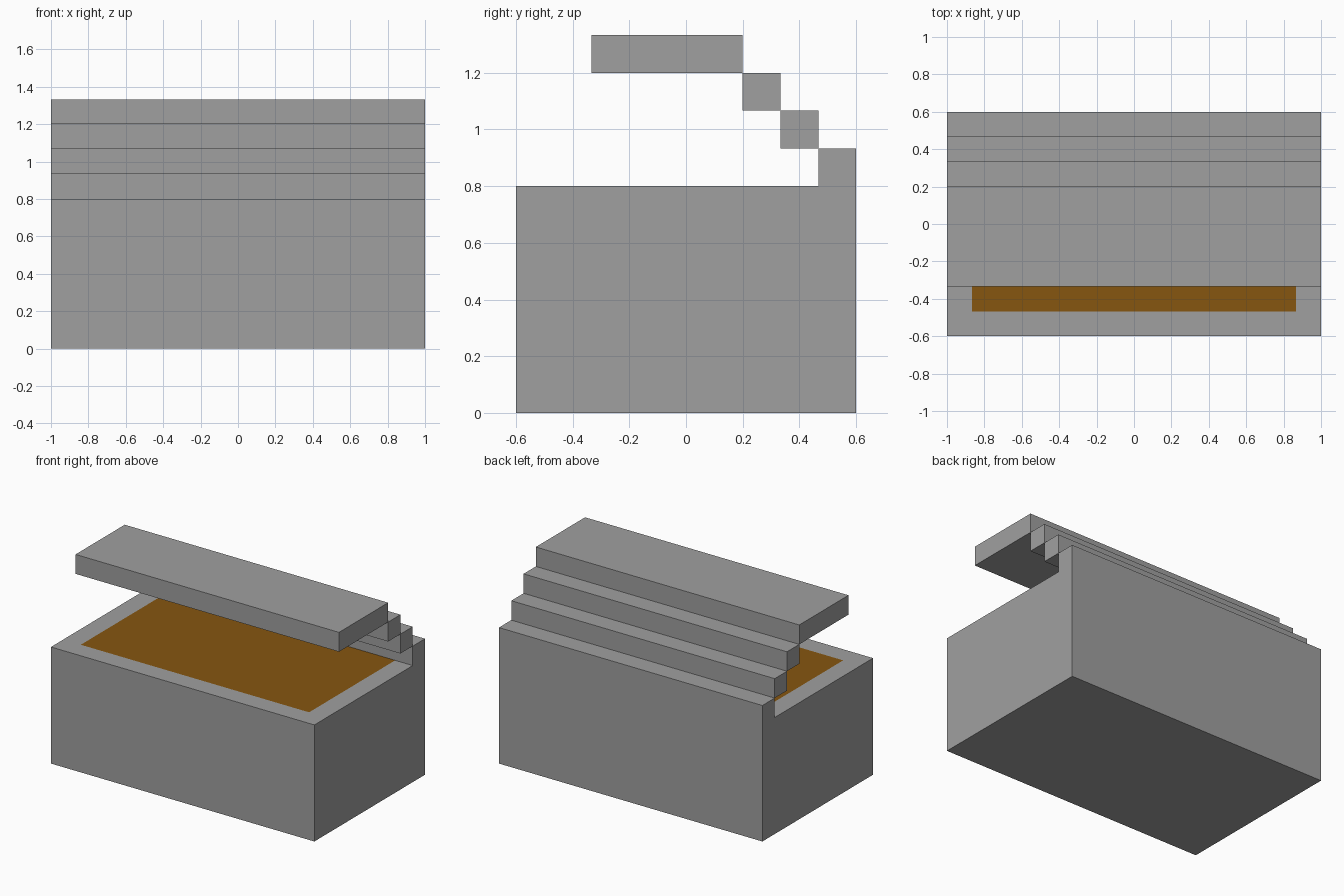
import bpy, bmesh

if "Cube" in bpy.data.objects:
    bpy.data.objects.remove(bpy.data.objects["Cube"])

U = 2 / 15          # the whole model sits on a 2/15 grid: 15 wide, 9 deep, 10 high
HALF_W = 1.0
DEPTH = 9 * U


def material(name, rgb):
    m = bpy.data.materials.new(name)
    m.diffuse_color = (*rgb, 1)
    m.use_nodes = True
    m.node_tree.nodes["Principled BSDF"].inputs["Base Color"].default_value = m.diffuse_color
    return m


grey = material("stone_grey", (0.35, 0.35, 0.35))
brown = material("earth_brown", (0.24, 0.093, 0.005))


def extrude_profile(bm, profile):
    """Extrude a (y, z) side profile, given in grid units, across the full width."""
    verts = [bm.verts.new((-HALF_W, y * U - DEPTH / 2, z * U)) for y, z in profile]
    face = bm.faces.new(verts)
    new = bmesh.ops.extrude_face_region(bm, geom=[face])["geom"]
    bmesh.ops.translate(bm, vec=(2 * HALF_W, 0, 0),
                        verts=[g for g in new if isinstance(g, bmesh.types.BMVert)])
    bmesh.ops.recalc_face_normals(bm, faces=bm.faces[:])


def finish(bm, name, mats):
    mesh = bpy.data.meshes.new(name)
    bm.to_mesh(mesh)
    bm.free()
    for m in mats:
        mesh.materials.append(m)
    bpy.context.collection.objects.link(bpy.data.objects.new(name, mesh))


# Solid base block with a raised lip along the back
bm = bmesh.new()
extrude_profile(bm, [(0, 0), (9, 0), (9, 7), (8, 7), (8, 6), (0, 6)])


def is_top(f):
    return f.normal.z > 0.9 and abs(f.calc_center_median().z - 6 * U) < 1e-4


# Cut the top into a one-unit grey border and a brown field reaching the lip
edge_x, edge_y = HALF_W - U, -DEPTH / 2 + U
for co, no in (((edge_x, 0, 0), (1, 0, 0)), ((-edge_x, 0, 0), (1, 0, 0)),
               ((0, edge_y, 0), (0, 1, 0))):
    faces = [f for f in bm.faces if is_top(f)]
    edges = {e for f in faces for e in f.edges}
    verts = {v for f in faces for v in f.verts}
    bmesh.ops.bisect_plane(bm, geom=[*faces, *edges, *verts],
                           plane_co=co, plane_no=no)
bm.normal_update()
for f in bm.faces:
    c = f.calc_center_median()
    if is_top(f) and abs(c.x) < edge_x and c.y > edge_y:
        f.material_index = 1
finish(bm, "base_block", [grey, brown])

# Stepped bars climbing forward from the lip, ending in the overhanging slab
for name, y0, y1, z in (("lower_step", 7, 8, 7), ("upper_step", 6, 7, 8),
                        ("top_slab", 2, 6, 9)):
    bm = bmesh.new()
    extrude_profile(bm, [(y0, z), (y1, z), (y1, z + 1), (y0, z + 1)])
    finish(bm, name, [grey])
